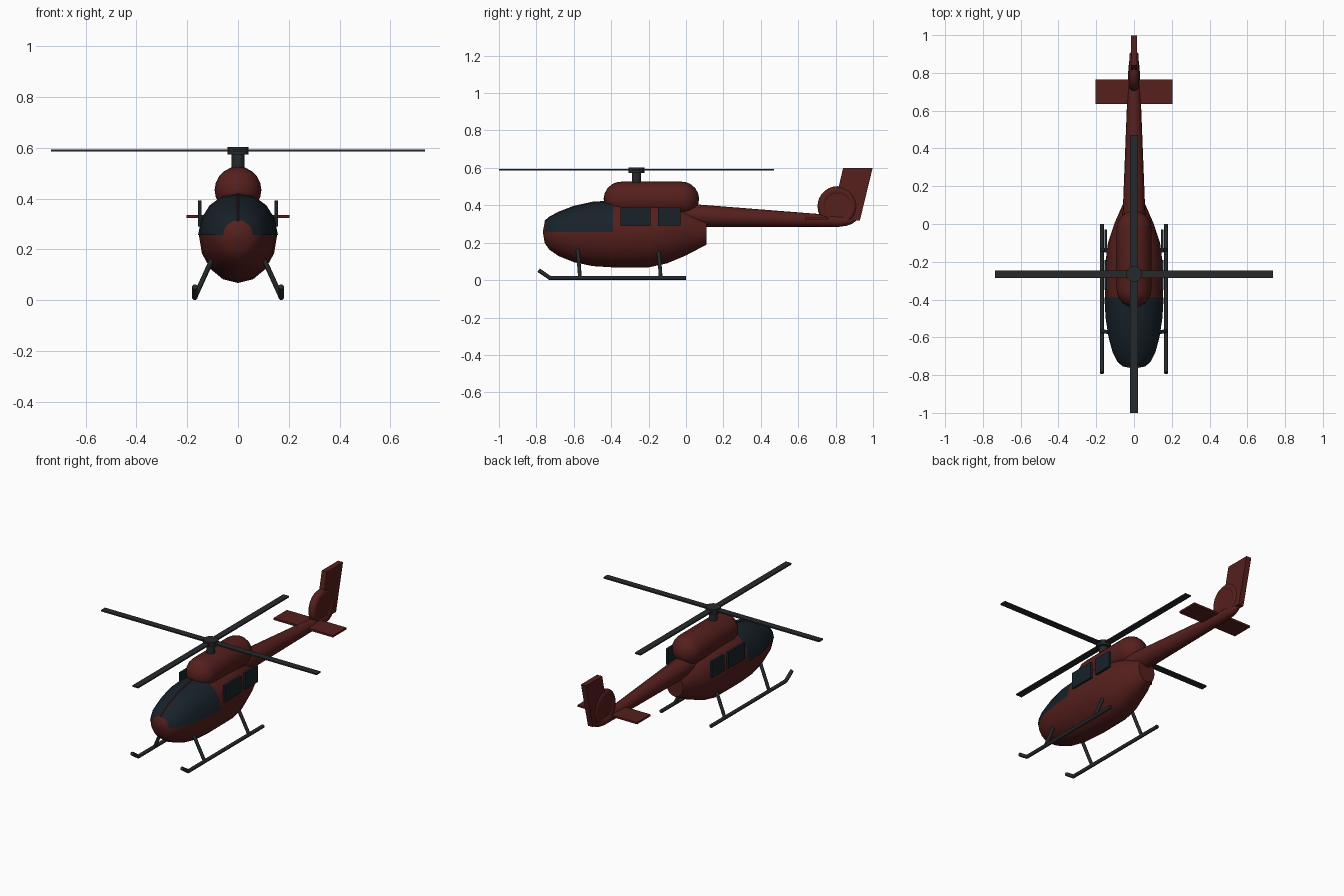
import bpy, bmesh, math
from mathutils import Vector

if "Cube" in bpy.data.objects:
    bpy.data.objects.remove(bpy.data.objects["Cube"])


def material(name, rgb):
    m = bpy.data.materials.new(name)
    m.diffuse_color = (*rgb, 1)
    m.use_nodes = True
    m.node_tree.nodes["Principled BSDF"].inputs["Base Color"].default_value = m.diffuse_color
    return m


RED = material("dark_red", (0.09, 0.014, 0.012))
GLASS = material("dark_glass", (0.009, 0.016, 0.023))
METAL = material("dark_metal", (0.019, 0.022, 0.024))


def finish(name, bm, mat, smooth=True):
    bmesh.ops.recalc_face_normals(bm, faces=bm.faces)
    me = bpy.data.meshes.new(name)
    bm.to_mesh(me)
    bm.free()
    ob = bpy.data.objects.new(name, me)
    bpy.context.collection.objects.link(ob)
    me.materials.append(mat)
    if smooth:
        bpy.ops.object.select_all(action='DESELECT')
        ob.select_set(True)
        bpy.context.view_layer.objects.active = ob
        bpy.ops.object.shade_smooth_by_angle(angle=math.radians(40))
    return ob


def loft(name, stations, mat, n=16, half=False, grow=0.0):
    """Stations are (y, half width, bottom z, middle z, top z)."""
    bm = bmesh.new()
    rings = []
    count = n // 2 + 1 if half else n
    for y, w, zb, zm, zt in stations:
        ring = []
        for i in range(count):
            a = 2 * math.pi * i / n
            s = math.sin(a)
            h = (zt - zm + grow) if s > 0 else (zm - zb + grow)
            ring.append(bm.verts.new(((w + grow) * math.cos(a), y, zm + h * s)))
        rings.append(ring)
    for r0, r1 in zip(rings, rings[1:]):
        for i in range(count - 1 if half else count):
            j = (i + 1) % count
            bm.faces.new((r0[i], r0[j], r1[j], r1[i]))
    if not half:
        bm.faces.new(rings[0])
        bm.faces.new(rings[-1])
    return finish(name, bm, mat)


def round_stations(rows):
    return [(y, r, z - r, z, z + r) for y, r, z in rows]


def box(name, centre, size, mat):
    bm = bmesh.new()
    bmesh.ops.create_cube(bm, size=1)
    for v in bm.verts:
        v.co = Vector(centre) + Vector([a * b for a, b in zip(v.co, size)])
    return finish(name, bm, mat, False)


def tube(name, points, r, mat, sides=12):
    """Straight cylinder segments joined along a path, with ball joints at bends."""
    bm = bmesh.new()
    pts = [Vector(p) for p in points]
    for a, b in zip(pts, pts[1:]):
        d = b - a
        new = bmesh.ops.create_cone(bm, cap_ends=True, segments=sides, radius1=r,
                                    radius2=r, depth=d.length)["verts"]
        bmesh.ops.rotate(bm, verts=new, matrix=d.to_track_quat('Z', 'Y').to_matrix())
        bmesh.ops.translate(bm, verts=new, vec=(a + b) / 2)
    for p in pts[1:-1]:
        new = bmesh.ops.create_uvsphere(bm, u_segments=sides, v_segments=8, radius=r)["verts"]
        bmesh.ops.translate(bm, verts=new, vec=p)
    return finish(name, bm, mat)


# Fuselage: (y, half width, bottom, top) around a waistline
WAIST = 0.257
body = [(y, w, zb, WAIST, zt) for y, w, zb, zt in [
    (-0.765, 0.004, 0.253, 0.261), (-0.755, 0.055, 0.197, 0.312),
    (-0.73, 0.085, 0.162, 0.333), (-0.68, 0.11, 0.128, 0.36),
    (-0.60, 0.132, 0.096, 0.391), (-0.50, 0.147, 0.075, 0.413),
    (-0.39, 0.154, 0.068, 0.42), (-0.20, 0.151, 0.068, 0.42),
    (-0.10, 0.138, 0.09, 0.41), (0.0, 0.105, 0.132, 0.38),
    (0.11, 0.057, 0.19, 0.33)]]
loft("fuselage", body, RED)

# Windscreen shell and its centre strip
loft("windscreen", body[1:7], GLASS, half=True, grow=0.003)
tube("windscreen_strip", [(0, s[0], s[4] + 0.002) for s in body[1:7]], 0.004, RED, 8)

# Engine cowling: a capsule above the cabin
R = 0.092
arc = [math.radians(a) for a in (2, 20, 40, 60, 75, 90)]
cap = [(R * math.cos(a), R * math.sin(a)) for a in arc]
rows = [(-0.348 - d, r, 0.434) for d, r in cap] + \
       [(-0.022 + d, r, 0.434) for d, r in reversed(cap)]
loft("engine_cowling", round_stations(rows), RED, 20)

# Tail boom with rounded end
loft("tail_boom", round_stations([
    (-0.05, 0.064, 0.348), (0.08, 0.059, 0.344), (0.82, 0.03, 0.315),
    (0.86, 0.026, 0.317), (0.89, 0.018, 0.32), (0.912, 0.004, 0.324)]), RED)

# Side windows
for side, s in (("left", 1), ("right", -1)):
    box(f"front_window_{side}", (s * 0.15, -0.27, 0.34), (0.014, 0.16, 0.10), GLASS)
    box(f"rear_window_{side}", (s * 0.15, -0.09, 0.342), (0.014, 0.12, 0.10), GLASS)

# Landing skids and struts
for side, s in (("left", 1), ("right", -1)):
    x = s * 0.17
    tube(f"skid_{side}", [(x, 0, 0.012), (x, -0.728, 0.012), (x, -0.788, 0.053)], 0.011, METAL)
    for end, y in (("front", -0.567), ("rear", -0.135)):
        tube(f"{end}_strut_{side}", [(x, y, 0.012), (s * 0.098, y - 0.012, 0.17)], 0.01, METAL)

# Tail plane
box("tail_plane", (0, 0.70, 0.33), (0.405, 0.13, 0.012), RED)

# Swept tail fin
bm = bmesh.new()
fin = bm.faces.new([bm.verts.new((-0.017, y, z)) for y, z in
                    [(0.84, 0.6), (0.998, 0.6), (0.93, 0.32), (0.775, 0.32)]])
new = bmesh.ops.extrude_face_region(bm, geom=[fin])["geom"]
bmesh.ops.translate(bm, verts=[v for v in new if isinstance(v, bmesh.types.BMVert)],
                    vec=(0.034, 0, 0))
finish("tail_fin", bm, RED, False)

# Ducted tail rotor: ring and inner disc
bpy.ops.mesh.primitive_torus_add(major_segments=28, minor_segments=12, major_radius=0.082,
                                 minor_radius=0.025, location=(0, 0.81, 0.395),
                                 rotation=(0, math.pi / 2, 0))
ring = bpy.context.object
ring.name = "tail_rotor_ring"
ring.data.materials.append(RED)
bpy.ops.object.shade_smooth_by_angle(angle=math.radians(50))
tube("tail_rotor_disc", [(-0.02, 0.81, 0.395), (0.02, 0.81, 0.395)], 0.068, RED, 28)

# Main rotor: mast, hub and four blades
RY = -0.265
tube("rotor_mast", [(0, RY, 0.50), (0, RY, 0.58)], 0.025, METAL, 16)
tube("rotor_hub", [(0, RY, 0.573), (0, RY, 0.603)], 0.042, METAL, 20)
for i in range(4):
    a = i * math.pi / 2
    blade = box(f"rotor_blade_{i + 1}", (0.3775, 0, 0), (0.715, 0.04, 0.008), METAL)
    blade.location = (0, RY, 0.59)
    blade.rotation_euler.z = a
